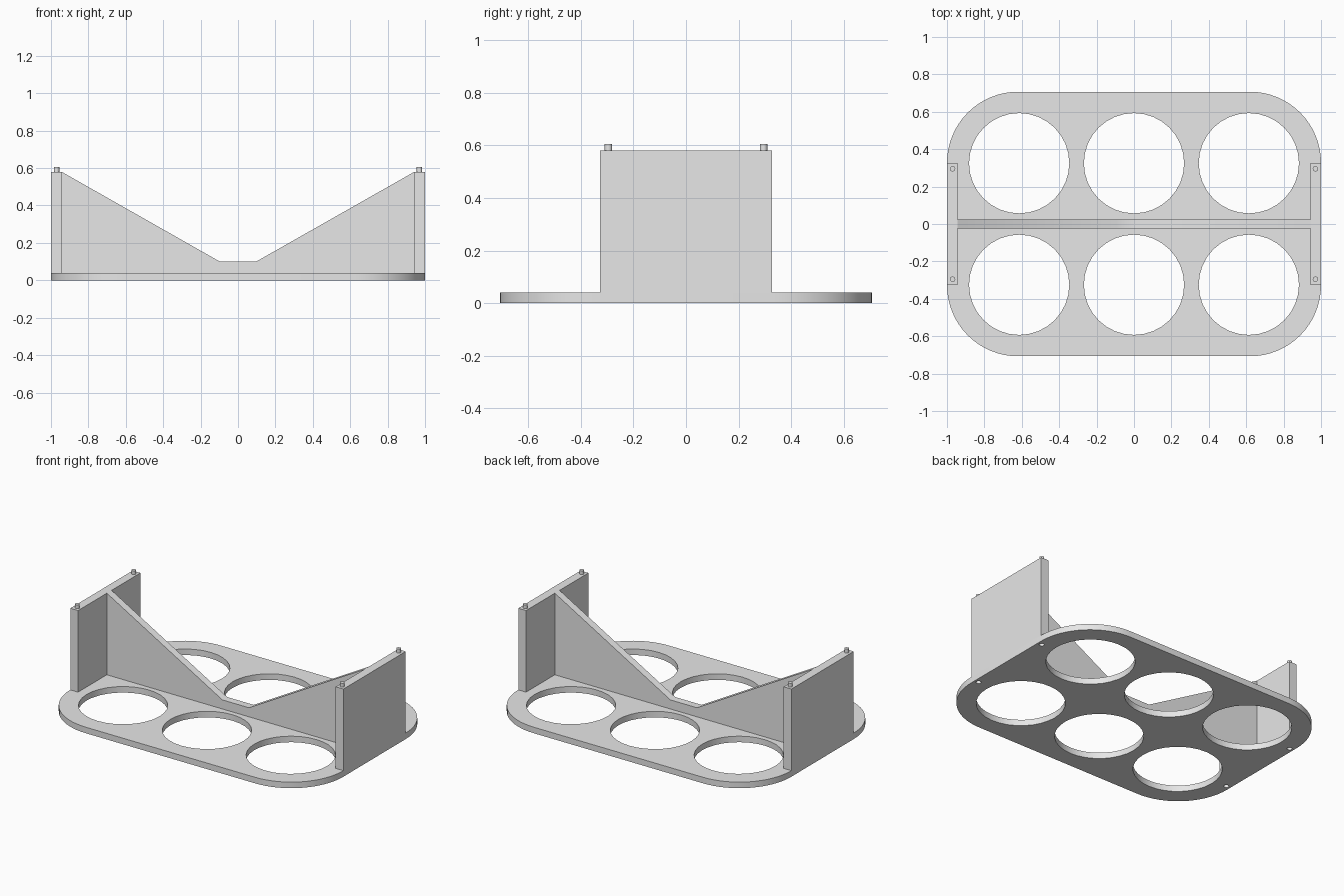
import bpy, bmesh, math

if "Cube" in bpy.data.objects:
    bpy.data.objects.remove(bpy.data.objects["Cube"], do_unlink=True)

# Single grey material
GREY = (0.8, 0.8, 0.8, 1.0)
grey = bpy.data.materials.new("plain grey")
grey.use_nodes = True
grey.diffuse_color = GREY
grey.node_tree.nodes["Principled BSDF"].inputs["Base Color"].default_value = GREY

# Main sizes
HALF_X, HALF_Y, PLATE_T, CORNER = 1.0, 0.707, 0.04, 0.38
WALL_T, WALL_Y, WALL_TOP = 0.057, 0.326, 0.58
PIN_X, PIN_Y, PIN_R, PIN_TOP = 0.97, 0.295, 0.0145, 0.605
CUP_R, CUP_X, CUP_Y = 0.268, 0.614, 0.325
RIB_T = 0.05


def arc(cx, cy, r, start, sweep, n):
    """n + 1 points along an arc, angles in degrees."""
    return [(cx + r * math.cos(math.radians(start + sweep * i / n)),
             cy + r * math.sin(math.radians(start + sweep * i / n)))
            for i in range(n + 1)]


def circle(cx, cy, r, n):
    return arc(cx, cy, r, 0, 360, n)[:-1]


def extrude(name, loops, thickness, location=(0, 0, 0), upright=False):
    """Solid from an outline and its holes, centred on its thickness."""
    curve = bpy.data.curves.new(name + "_outline", "CURVE")
    curve.dimensions = "2D"
    curve.fill_mode = "BOTH"
    curve.extrude = thickness / 2
    for pts in loops:
        spline = curve.splines.new("POLY")
        spline.points.add(len(pts) - 1)
        for p, (x, y) in zip(spline.points, pts):
            p.co = (x, y, 0, 1)
        spline.use_cyclic_u = True
    source = bpy.data.objects.new(name + "_outline", curve)
    bpy.context.collection.objects.link(source)
    graph = bpy.context.evaluated_depsgraph_get()
    mesh = bpy.data.meshes.new_from_object(source.evaluated_get(graph))
    bpy.data.objects.remove(source, do_unlink=True)
    bpy.data.curves.remove(curve)

    bm = bmesh.new()
    bm.from_mesh(mesh)
    bmesh.ops.remove_doubles(bm, verts=bm.verts, dist=1e-5)
    bmesh.ops.recalc_face_normals(bm, faces=bm.faces)
    bm.to_mesh(mesh)
    bm.free()
    mesh.name = name
    mesh.materials.clear()
    mesh.materials.append(grey)

    obj = bpy.data.objects.new(name, mesh)
    bpy.context.collection.objects.link(obj)
    obj.location = location
    if upright:
        obj.rotation_euler.x = math.pi / 2
    bpy.ops.object.select_all(action="DESELECT")
    obj.select_set(True)
    bpy.context.view_layer.objects.active = obj
    bpy.ops.object.shade_smooth_by_angle(angle=math.radians(30))
    return obj


# Rounded base plate with six cup holes and four pin sockets
outline = []
for sx, sy, start in ((1, 1, 0), (-1, 1, 90), (-1, -1, 180), (1, -1, 270)):
    outline += arc(sx * (HALF_X - CORNER), sy * (HALF_Y - CORNER), CORNER, start, 90, 16)
loops = [outline]
for sy in (-1, 1):
    loops += [circle(i * CUP_X, sy * CUP_Y, CUP_R, 32) for i in (-1, 0, 1)]
    loops += [circle(sx * PIN_X, sy * PIN_Y, 0.016, 16) for sx in (-1, 1)]
extrude("base_plate", loops, PLATE_T, (0, 0, PLATE_T / 2))

# Centre rib, dipping to a low flat in the middle
inner = HALF_X - WALL_T
rib = [(-inner, PLATE_T), (inner, PLATE_T), (inner, WALL_TOP),
       (0.097, 0.1), (-0.097, 0.1), (-inner, WALL_TOP)]
extrude("centre_rib", [rib], RIB_T, upright=True)

# End walls, each with two stacking pins on top
for side, sx in (("left", 1), ("right", -1)):
    w, h = WALL_T / 2, WALL_TOP - PLATE_T
    extrude(side + "_end_wall",
            [[(-w, -WALL_Y), (w, -WALL_Y), (w, WALL_Y), (-w, WALL_Y)]],
            h, (sx * (HALF_X - w), 0, PLATE_T + h / 2))
    for end, sy in (("front", -1), ("back", 1)):
        extrude(f"{side}_{end}_pin", [circle(0, 0, PIN_R, 16)], PIN_TOP - WALL_TOP,
                (sx * PIN_X, sy * PIN_Y, (PIN_TOP + WALL_TOP) / 2))
